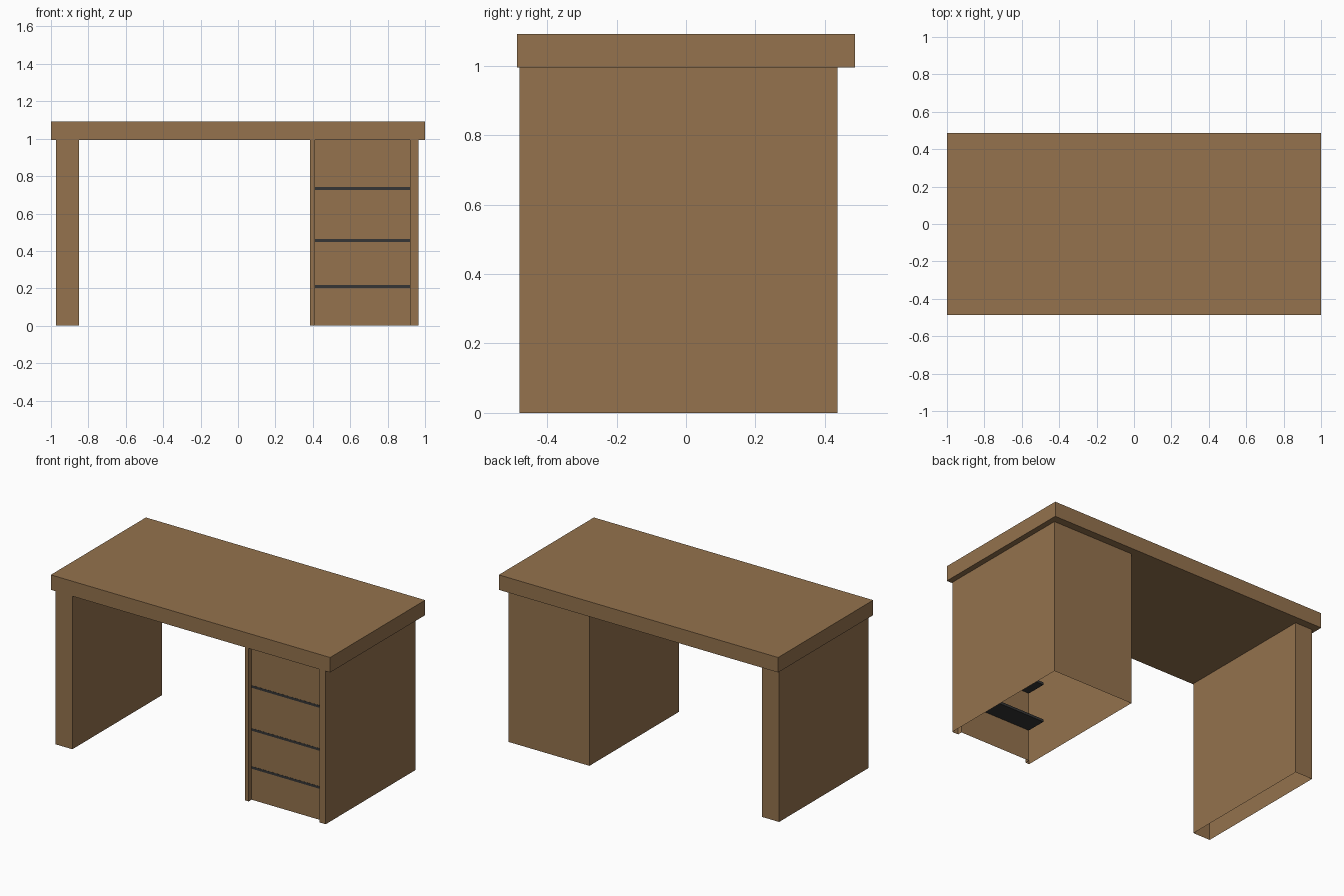
import bpy, bmesh

if "Cube" in bpy.data.objects:
    bpy.data.objects.remove(bpy.data.objects["Cube"])


def material(name, rgb):
    m = bpy.data.materials.new(name)
    m.diffuse_color = (*rgb, 1.0)
    m.use_nodes = True
    m.node_tree.nodes["Principled BSDF"].inputs["Base Color"].default_value = m.diffuse_color
    return m


WOOD = material("brown wood", (0.297, 0.170, 0.075))
DARK = material("dark gap", (0.035, 0.035, 0.035))


def finish(bm, name, mat):
    mesh = bpy.data.meshes.new(name)
    bm.to_mesh(mesh)
    bm.free()
    mesh.materials.append(mat)
    ob = bpy.data.objects.new(name, mesh)
    bpy.context.collection.objects.link(ob)
    return ob


def box(name, x, y, z, mat):
    bm = bmesh.new()
    bmesh.ops.create_cube(bm, size=1)
    for v in bm.verts:
        for i, (lo, hi) in enumerate((x, y, z)):
            v.co[i] = hi if v.co[i] > 0 else lo
    return finish(bm, name, mat)


def shell(name, outline, height, mat):
    """Vertical walls along a counter-clockwise outline, open at the bottom."""
    bm = bmesh.new()
    low = [bm.verts.new((x, y, 0)) for x, y in outline]
    high = [bm.verts.new((x, y, height)) for x, y in outline]
    n = len(outline)
    for i in range(n):
        j = (i + 1) % n
        bm.faces.new((low[i], low[j], high[j], high[i]))
    return finish(bm, name, mat)


H = 0.994                     # underside of the desktop
FRONT, BACK = -0.48, 0.436    # depth of both supports
PANEL = -0.45                 # recessed drawer face
L, R = 0.413, 0.92            # drawer face sides

# Desktop slab
box("desktop", (-1, 1), (-0.486, 0.486), (H, 1.091), WOOD)

# Hollow left support
shell("left_leg", [(-0.972, FRONT), (-0.85, FRONT), (-0.85, BACK), (-0.972, BACK)], H, WOOD)

# Hollow drawer cabinet with a recessed front
shell("drawer_cabinet",
      [(0.386, FRONT), (L, FRONT), (L, PANEL), (R, PANEL), (R, FRONT),
       (0.964, FRONT), (0.964, BACK), (0.386, BACK)], H, WOOD)

# Dark gaps between the drawers, running back into the cabinet
for i, z in enumerate((0.209, 0.455, 0.733)):
    box(f"drawer_gap_{i + 1}", (L, R), (PANEL - 0.001, -0.32), (z - 0.008, z + 0.008), DARK)
